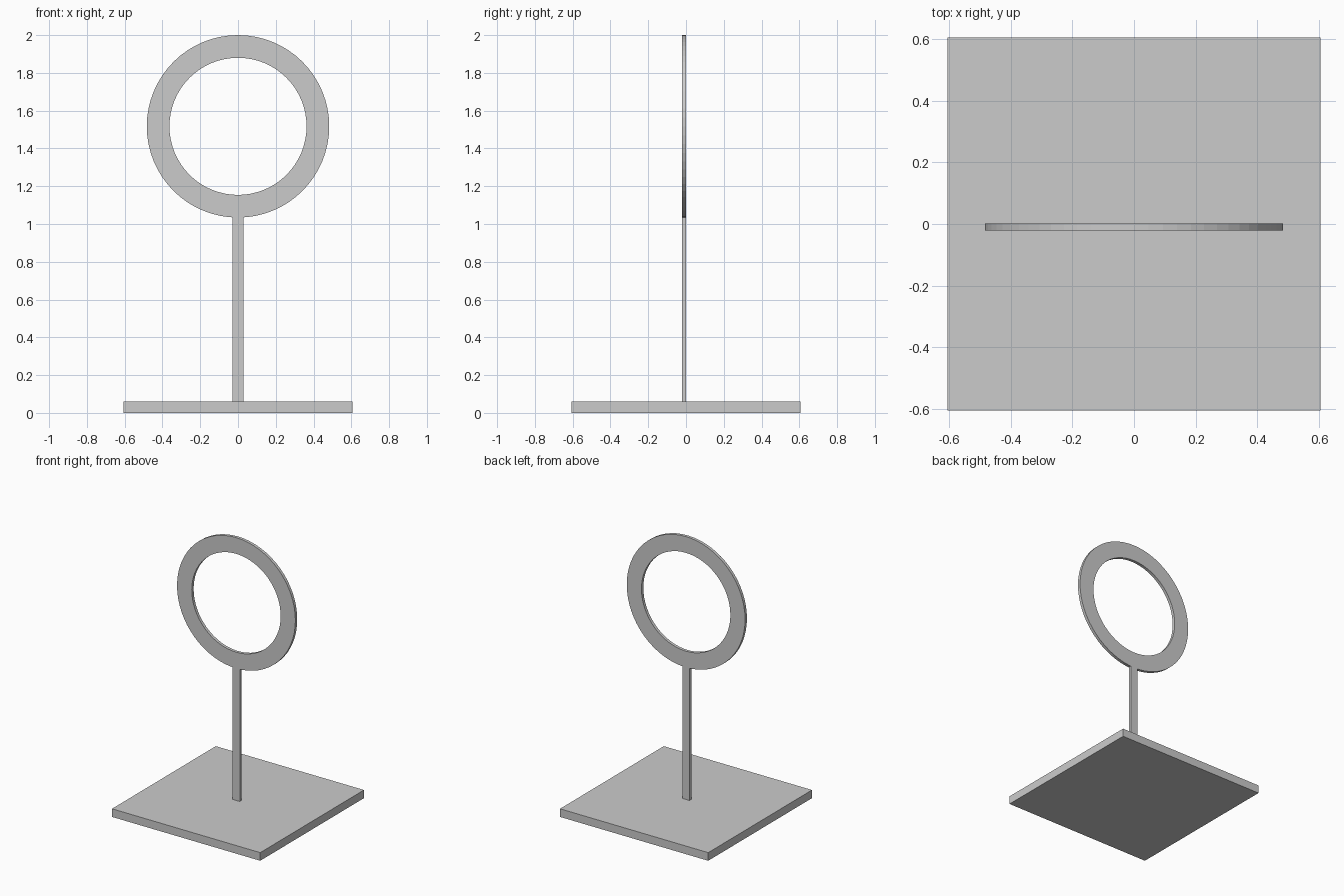
import bpy, bmesh, math

if "Cube" in bpy.data.objects:
    bpy.data.objects.remove(bpy.data.objects["Cube"])

Y0, Y1 = -0.021, 0.001   # shared thickness of the post and ring


def finish(name, bm):
    bmesh.ops.recalc_face_normals(bm, faces=bm.faces[:])
    mesh = bpy.data.meshes.new(name)
    bm.to_mesh(mesh)
    bm.free()
    obj = bpy.data.objects.new(name, mesh)
    bpy.context.collection.objects.link(obj)
    return obj


def box(name, lo, hi):
    bm = bmesh.new()
    bmesh.ops.create_cube(bm, size=1)
    for v in bm.verts:
        v.co = [lo[i] + (v.co[i] + 0.5) * (hi[i] - lo[i]) for i in range(3)]
    return finish(name, bm)


def flat_ring(name, cz, r_out, r_in, segments=64):
    # rectangular section swept around the y axis
    bm = bmesh.new()
    section = [(r_in, Y0), (r_out, Y0), (r_out, Y1), (r_in, Y1)]
    loops = []
    for i in range(segments):
        a = 2 * math.pi * i / segments
        loops.append([bm.verts.new((r * math.cos(a), y, cz + r * math.sin(a)))
                      for r, y in section])
    for i in range(segments):
        a, b = loops[i], loops[(i + 1) % segments]
        for j in range(4):
            k = (j + 1) % 4
            bm.faces.new((a[j], a[k], b[k], b[j]))
    return finish(name, bm)


# Square base plate
box("base", (-0.605, -0.605, 0), (0.605, 0.605, 0.06))

# Thin upright post, top tucked just into the ring
box("post", (-0.029, Y0, 0.06), (0.029, Y1, 1.035))

# Flat hoop
flat_ring("ring", 1.517, 0.483, 0.363)
